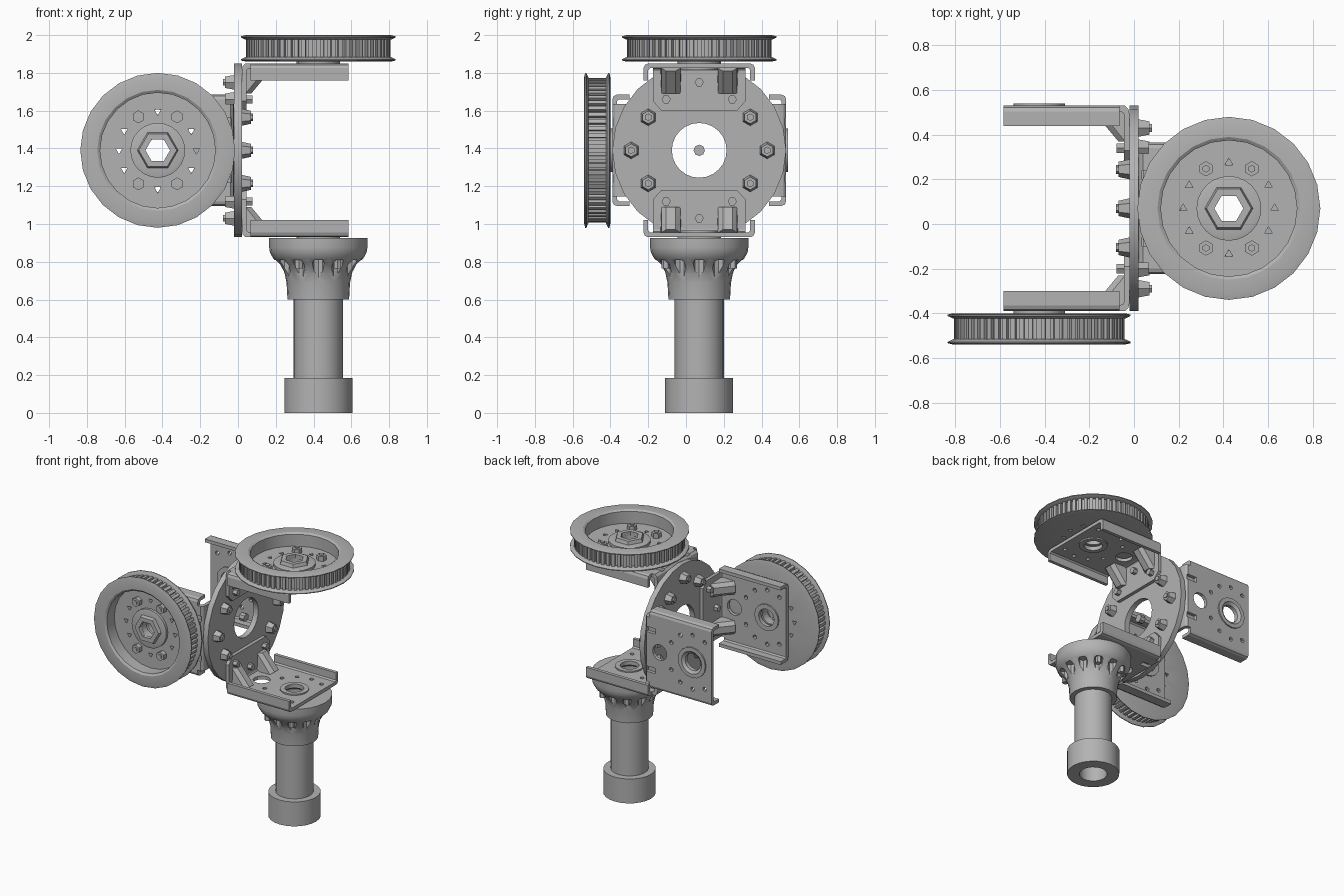
import bpy, bmesh
from math import pi, sin, cos, radians
from mathutils import Matrix, Vector

if "Cube" in bpy.data.objects:
    bpy.data.objects.remove(bpy.data.objects["Cube"], do_unlink=True)

grey = bpy.data.materials.new("machined_grey")
grey.use_nodes = True
grey.diffuse_color = (0.45, 0.45, 0.45, 1)
grey.node_tree.nodes["Principled BSDF"].inputs["Base Color"].default_value = grey.diffuse_color


# Mesh helpers
def finish(bm, name):
    bmesh.ops.recalc_face_normals(bm, faces=bm.faces)
    mesh = bpy.data.meshes.new(name)
    bm.to_mesh(mesh)
    bm.free()
    mesh.materials.append(grey)
    return mesh


def smooth(mesh, angle=32):
    mesh.polygons.foreach_set("use_smooth", [True] * len(mesh.polygons))
    mesh.set_sharp_from_angle(angle=radians(angle))
    return mesh


def prism(name, outline, axis, start, end):
    """Extrude a 2D outline along x (outline is y, z) or y (outline is x, z)."""
    bm = bmesh.new()
    put = (lambda u, v, d: (d, u, v)) if axis == "x" else (lambda u, v, d: (u, d, v))
    rings = [[bm.verts.new(put(u, v, d)) for u, v in outline] for d in (start, end)]
    n = len(outline)
    for ring in rings:
        bm.faces.new(ring)
    for i in range(n):
        j = (i + 1) % n
        bm.faces.new((rings[0][i], rings[0][j], rings[1][j], rings[1][i]))
    return finish(bm, name)


def lathe(name, profile, sides=24):
    """Revolve a closed (radius, height) profile about z."""
    bm = bmesh.new()
    rings = [[bm.verts.new((r * cos(2 * pi * k / sides), r * sin(2 * pi * k / sides), h))
              for r, h in profile] for k in range(sides)]
    n = len(profile)
    for k in range(sides):
        a, b = rings[k], rings[(k + 1) % sides]
        for i in range(n):
            j = (i + 1) % n
            bm.faces.new((a[i], a[j], b[j], b[i]))
    return finish(bm, name)


def add_rod(bm, centre, radius, depth, sides=8, tip=None, along_x=False):
    m = Matrix.Translation(centre)
    if along_x:
        m = m @ Matrix.Rotation(pi / 2, 4, "Y")
    bmesh.ops.create_cone(bm, cap_ends=True, segments=sides, radius1=radius,
                          radius2=radius if tip is None else tip, depth=depth, matrix=m)


def add_box(bm, matrix, size):
    bmesh.ops.create_cube(bm, size=1, matrix=matrix @ Matrix.Diagonal((*size, 1)))


def place(name, mesh, matrix):
    obj = bpy.data.objects.new(name, mesh)
    bpy.context.collection.objects.link(obj)
    obj.matrix_world = matrix
    return obj


def cut(mesh, cutter_bm):
    """Subtract the cutter from the mesh and return the result."""
    name = mesh.name
    body = place("body", mesh, Matrix())
    cutter = place("cutter", finish(cutter_bm, "cutter"), Matrix())
    cutter.hide_render = True
    mod = body.modifiers.new("cut", "BOOLEAN")
    mod.object, mod.operation, mod.solver = cutter, "DIFFERENCE", "EXACT"
    bpy.context.view_layer.update()
    result = bpy.data.meshes.new_from_object(body.evaluated_get(bpy.context.evaluated_depsgraph_get()))
    result.name = name
    for obj in (body, cutter):
        bpy.data.objects.remove(obj, do_unlink=True)
    return result


def ring_points(radius, count, x=0.0, z=0.0, skip=()):
    return [Vector((x + radius * cos(2 * pi * k / count), radius * sin(2 * pi * k / count), z))
            for k in range(count) if k not in skip]


HUB = 0.425
BOLT_RING = 0.205
SCREWED = (2, 4, 8, 10)
centre = Matrix.Translation((0, 0.07, 1.39))

# Central disc with its bore and centre pin
disc = smooth(lathe("hub_disc", [(0.145, -0.02), (0.46, -0.02), (0.46, 0.02), (0.145, 0.02)]))
place("hub_disc", disc, centre @ Matrix.Rotation(pi / 2, 4, "Y"))
bm = bmesh.new()
add_rod(bm, (0, 0, 0), 0.03, 0.04, along_x=True)
place("centre_pin", finish(bm, "centre_pin"), centre)

# Bracket: base plate, rounded bend and flanged channel with holes
base = prism("bracket_base", [(-0.245, 0.42), (0.245, 0.42), (0.245, 0.26), (0.2, 0.21),
                              (-0.2, 0.21), (-0.245, 0.26)], "x", 0.02, 0.045)
bend = prism("bracket_bend", [(0.02, 0.42), (0.025, 0.445), (0.04, 0.46), (0.07, 0.46),
                              (0.07, 0.435), (0.05, 0.43), (0.045, 0.42)], "y", -0.245, 0.245)
half = [(0.27, 0.37), (0.295, 0.37), (0.295, 0.435), (0.287, 0.453), (0.27, 0.46)]
inner = [(0.26, 0.435), (0.27, 0.425)]
channel = prism("bracket_channel", half + [(-y, z) for y, z in reversed(half)]
                + [(-y, z) for y, z in reversed(inner)] + inner, "x", 0.065, 0.585)


def bracket_cutter():
    bm = bmesh.new()
    add_rod(bm, (HUB, 0, 0.445), 0.1, 0.1, 16)
    add_rod(bm, (0.15, 0, 0.445), 0.06, 0.1, 12)
    for p in ring_points(BOLT_RING, 12, HUB, 0.445, skip=(6,)):
        add_rod(bm, p, 0.016, 0.1, 6)
    for side in (-1, 1):
        add_box(bm, Matrix.Translation((0.075, 0.15 * side, 0.455)), (0.08, 0.04, 0.06))
    return bm


channel = cut(channel, bracket_cutter())
bend = cut(bend, bracket_cutter())

# Stiffening gussets in the bend
bm = bmesh.new()
for side in (-1, 1):
    points = [(x, 0.15 * side + w * s, z) for s in (-1, 1) for x, w, z in
              [(0.04, 0.055, 0.435), (0.15, 0.05, 0.435), (0.04, 0.05, 0.3),
               (0.07, 0.025, 0.3), (0.17, 0.025, 0.42)]]
    bmesh.ops.convex_hull(bm, input=[bm.verts.new(p) for p in points])
gussets = finish(bm, "bracket_gussets")

# Screws through the disc: socket heads on one face, tips on the other
bm = bmesh.new()
for y, z in ((0, 0.36), (0.175, 0.27), (-0.175, 0.27)):
    add_rod(bm, (-0.045, y, z), 0.034, 0.05, 6, tip=0.045, along_x=True)
    add_rod(bm, (-0.074, y, z), 0.02, 0.012, 6, along_x=True)
    add_rod(bm, (0.055, y, z), 0.024, 0.045, 6, along_x=True)
screws = finish(bm, "bracket_screws")

# Bearing set in the bracket plate
bearing = smooth(lathe("bearing", [(0.065, 0.425), (0.1, 0.425), (0.1, 0.46), (0.115, 0.46),
                                   (0.115, 0.47), (0.085, 0.47), (0.075, 0.46), (0.065, 0.455)], 16))
bearing.transform(Matrix.Translation((HUB, 0, 0)))

# Pulley: flanged rim, dished floor, hub
pulley = lathe("pulley", [(0.065, 0), (0.385, 0), (0.41, 0.006), (0.41, 0.012), (0.385, 0.024),
                          (0.365, 0.024), (0.365, 0.116), (0.385, 0.116), (0.41, 0.128),
                          (0.41, 0.134), (0.385, 0.14), (0.32, 0.14), (0.305, 0.13),
                          (0.305, 0.04), (0.145, 0.04), (0.145, 0.06), (0.125, 0.065), (0.065, 0.065)])
bm = bmesh.new()
for p in ring_points(BOLT_RING, 12, skip=SCREWED):
    add_rod(bm, p, 0.02, 0.2, 3)
pulley = smooth(cut(pulley, bm))
nut = lathe("pulley_nut", [(0.065, 0.06), (0.11, 0.06), (0.1, 0.09), (0.065, 0.09)], 6)

# Belt teeth and floor screws
bm = bmesh.new()
for k in range(60):
    turn = Matrix.Rotation(2 * pi * k / 60, 4, "Z")
    add_box(bm, turn @ Matrix.Translation((0.37, 0, 0.07)), (0.025, 0.022, 0.094))
teeth = finish(bm, "belt_teeth")
bm = bmesh.new()
for k, p in enumerate(ring_points(BOLT_RING, 12, z=0.055)):
    if k in SCREWED:
        add_rod(bm, p, 0.034, 0.04, 6)
        add_rod(bm, p + Vector((0, 0, 0.022)), 0.017, 0.01, 6)
floor_screws = finish(bm, "pulley_screws")

# Four brackets around the disc, two facing each way; pulleys on two of them
flip = Matrix.Rotation(pi, 4, "Z")
spots = {"top": Matrix(), "bottom": Matrix.Rotation(pi, 4, "X"),
         "front": Matrix.Rotation(pi / 2, 4, "X") @ flip,
         "back": Matrix.Rotation(-pi / 2, 4, "X") @ flip}
for spot, turn in spots.items():
    for mesh in (base, bend, channel, gussets, screws, bearing):
        place(f"{spot}_{mesh.name}", mesh, centre @ turn)
    if spot in ("top", "front"):
        for mesh in (pulley, nut, teeth, floor_screws):
            place(f"{spot}_{mesh.name}", mesh, centre @ turn @ Matrix.Translation((HUB, 0, 0.47)))

# Hollow column with foot collar and flared head, pocketed for its screws
column = lathe("column", [(0.095, 0), (0.18, 0), (0.18, 0.185), (0.13, 0.185), (0.13, 0.6),
                          (0.163, 0.6), (0.168, 0.69), (0.18, 0.74), (0.205, 0.785), (0.24, 0.82),
                          (0.256, 0.85), (0.26, 0.875), (0.26, 0.925), (0.095, 0.925)])
bm = bmesh.new()
for p in ring_points(BOLT_RING, 12, z=0.715):
    add_rod(bm, p, 0.032, 0.19)
column = smooth(cut(column, bm))
place("column", column, Matrix.Translation((HUB, 0.07, 0)))
bm = bmesh.new()
for k, p in enumerate(ring_points(BOLT_RING, 12, z=0.79)):
    if k in SCREWED:
        add_rod(bm, p, 0.022, 0.05, 6)
place("column_screws", finish(bm, "column_screws"), Matrix.Translation((HUB, 0.07, 0)))
